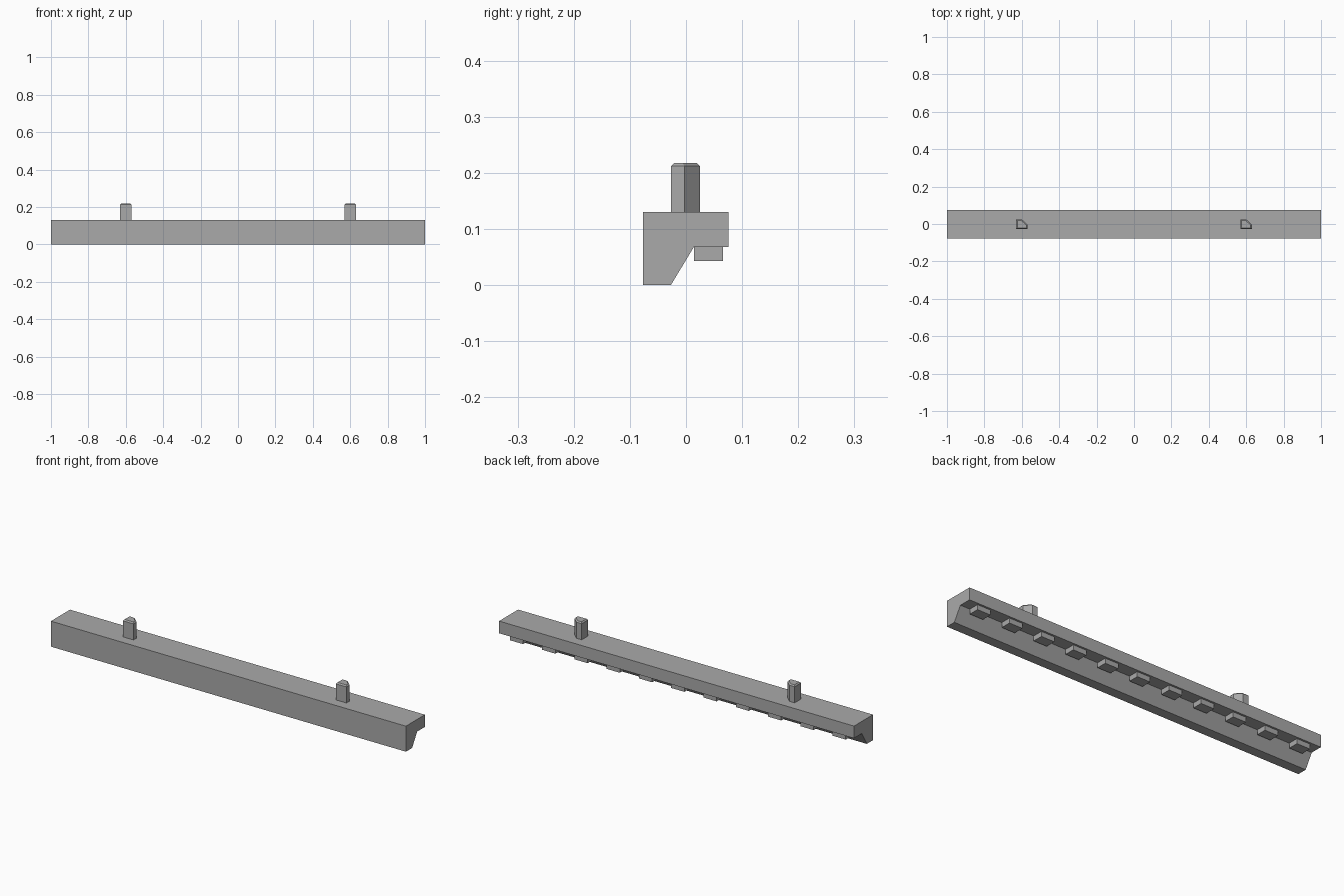
import bpy
import bmesh

cube = bpy.data.objects.get("Cube")
if cube:
    bpy.data.objects.remove(cube, do_unlink=True)

grey = bpy.data.materials.new("plain grey")
grey.use_nodes = True
COLOUR = (0.4, 0.4, 0.4, 1)
grey.diffuse_color = COLOUR
grey.node_tree.nodes["Principled BSDF"].inputs["Base Color"].default_value = COLOUR


def prism(name, outline, direction, bevel=0):
    """Extrude a closed outline along a direction; optionally chamfer the far rim."""
    bm = bmesh.new()
    base = bm.faces.new([bm.verts.new(p) for p in outline])
    moved = bmesh.ops.extrude_face_region(bm, geom=[base], use_keep_orig=True)["geom"]
    far_verts = [g for g in moved if isinstance(g, bmesh.types.BMVert)]
    far_edges = [g for g in moved if isinstance(g, bmesh.types.BMEdge)]
    bmesh.ops.translate(bm, verts=far_verts, vec=direction)
    bmesh.ops.recalc_face_normals(bm, faces=bm.faces)
    if bevel:
        bmesh.ops.bevel(bm, geom=far_edges, offset=bevel, segments=1, affect='EDGES')
    mesh = bpy.data.meshes.new(name)
    bm.to_mesh(mesh)
    bm.free()
    mesh.materials.append(grey)
    obj = bpy.data.objects.new(name, mesh)
    bpy.context.collection.objects.link(obj)
    return obj


# Long rail with a sloped inner lip
section = [(-0.077, 0), (-0.027, 0), (0.014, 0.068),
           (0.076, 0.068), (0.076, 0.13), (-0.077, 0.13)]
prism("rail", [(-1, y, z) for y, z in section], (2, 0, 0))

# Row of small blocks under the overhang
COUNT, HALF = 11, 0.037
for i in range(COUNT):
    x = -1 + (i + 0.5) * 2 / COUNT
    base = [(x - HALF, 0.014), (x + HALF, 0.014), (x + HALF, 0.066), (x - HALF, 0.066)]
    prism(f"under_block_{i + 1}", [(px, py, 0.068) for px, py in base], (0, 0, -0.025))

# Two five-sided locating pegs with chamfered tops
peg = [(-0.03, -0.027), (0.03, -0.027), (0.03, -0.003), (0, 0.025), (-0.03, 0.025)]
for side, x in (("right", -0.6), ("left", 0.6)):
    prism(f"{side}_peg", [(x + px, py, 0.13) for px, py in peg], (0, 0, 0.088), 0.006)
